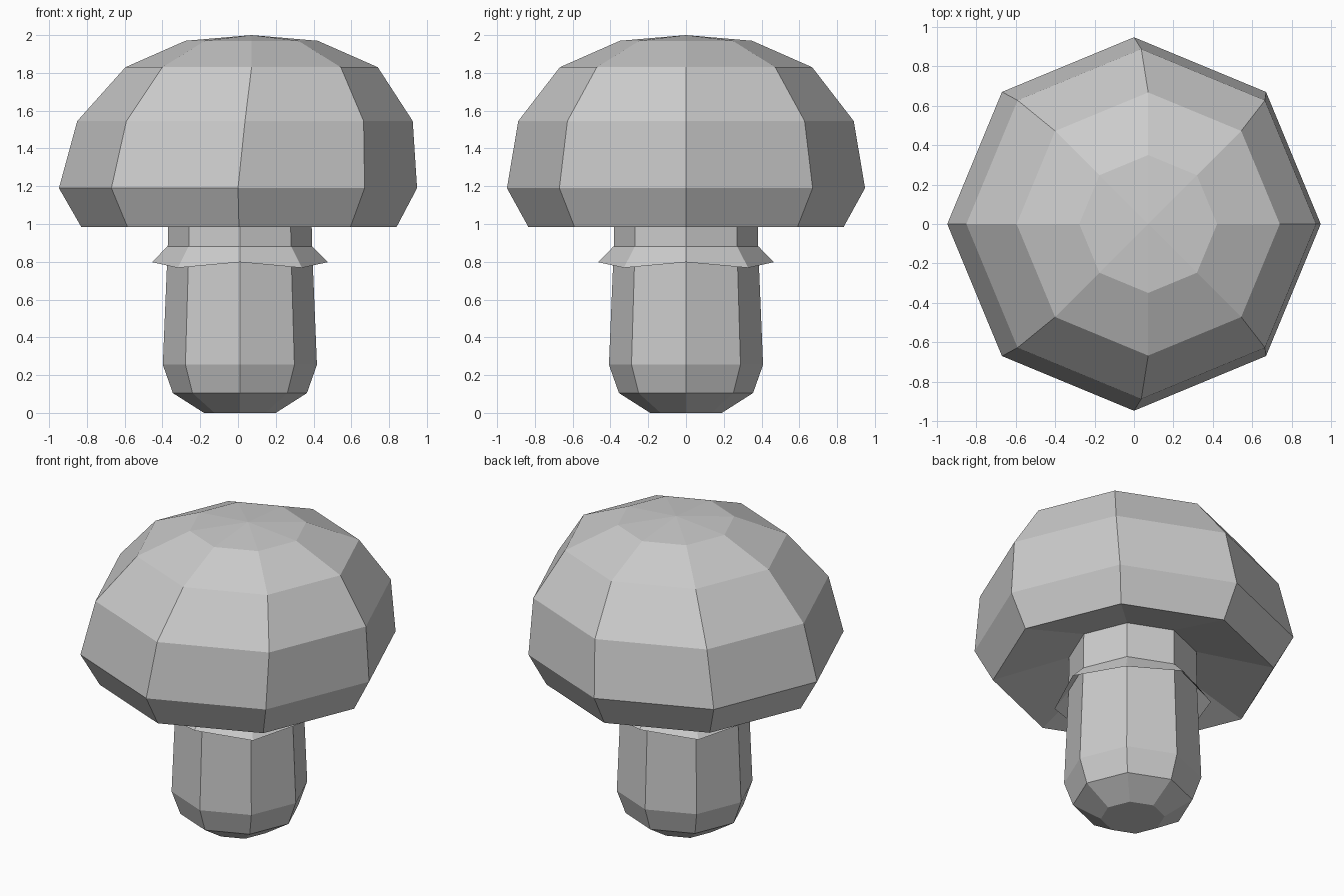
import bpy, bmesh
from math import cos, sin, pi

if "Cube" in bpy.data.objects:
    bpy.data.objects.remove(bpy.data.objects["Cube"])

SIDES = 8


def loft(name, rings, start=None, end=None):
    """Skin octagonal rings (centre x, radius, z, z drop of odd corners), with optional end points."""
    bm = bmesh.new()
    loops = []
    for cx, r, z, drop in rings:
        loops.append([bm.verts.new((cx + r * cos(i * 2 * pi / SIDES),
                                    r * sin(i * 2 * pi / SIDES),
                                    z - drop * (i % 2))) for i in range(SIDES)])
    for a, b in zip(loops, loops[1:]):
        for i in range(SIDES):
            j = (i + 1) % SIDES
            bm.faces.new((a[i], a[j], b[j], b[i]))
    # close an end with a fan of triangles around a tip
    for tip, loop in ((start, loops[0]), (end, loops[-1])):
        if tip:
            v = bm.verts.new(tip)
            for i in range(SIDES):
                bm.faces.new((loop[i], loop[(i + 1) % SIDES], v))
    bmesh.ops.recalc_face_normals(bm, faces=bm.faces)
    mesh = bpy.data.meshes.new(name)
    bm.to_mesh(mesh)
    bm.free()
    obj = bpy.data.objects.new(name, mesh)
    bpy.context.collection.objects.link(obj)
    return obj


# Cap: hollowed underside, rim, dome leaning slightly to +x
loft("cap", [(0.01, 0.38, 1.115, 0),
             (0.005, 0.835, 0.985, 0),
             (0.0, 0.948, 1.19, 0),
             (0.037, 0.888, 1.545, 0),
             (0.072, 0.668, 1.83, 0),
             (0.072, 0.35, 1.97, 0)],
     start=(0.01, 0, 1.2), end=(0.072, 0, 2.0))

# Stem: rounded foot, slight taper upwards, top hidden in the cap
loft("stem", [(0.01, 0.19, 0.0, 0),
              (0.01, 0.355, 0.105, 0),
              (0.01, 0.408, 0.255, 0),
              (0.01, 0.382, 0.88, 0),
              (0.01, 0.378, 1.13, 0)],
     start=(0.01, 0, 0), end=(0.01, 0, 1.13))

# Skirt: flared collar with a zigzag hem
skirt = loft("skirt", [(0.01, 0.383, 0.882, 0),
                       (0.01, 0.465, 0.798, 0.03)])
# make the open collar face outwards
if skirt.data.polygons[0].normal.z < 0:
    skirt.data.flip_normals()
